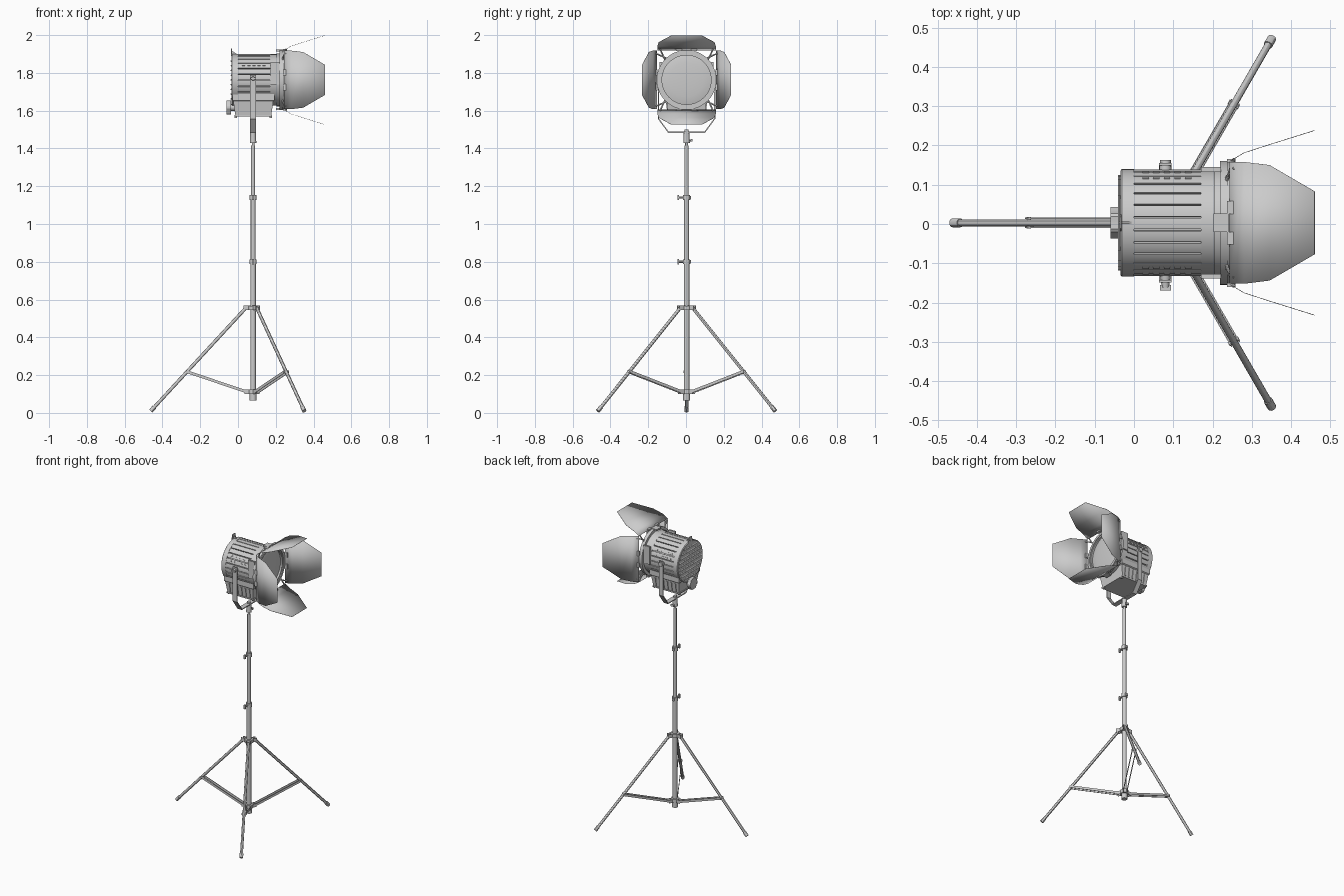
import bpy, bmesh
from math import sin, cos, pi, radians
from mathutils import Vector, Matrix

if "Cube" in bpy.data.objects:
    bpy.data.objects.remove(bpy.data.objects["Cube"])

CX, CY, CZ = 0.08, 0.003, 1.763      # stand axis x/y, lamp axis height


def finish(name, bm):
    bmesh.ops.recalc_face_normals(bm, faces=bm.faces)
    me = bpy.data.meshes.new(name)
    bm.to_mesh(me)
    bm.free()
    ob = bpy.data.objects.new(name, me)
    bpy.context.collection.objects.link(ob)
    return ob


def tube(name, a, b, r, r2=None, n=16):
    a, b = Vector(a), Vector(b)
    d = b - a
    m = Matrix.Translation((a + b) / 2) @ d.to_track_quat('Z', 'Y').to_matrix().to_4x4()
    bm = bmesh.new()
    bmesh.ops.create_cone(bm, cap_ends=True, segments=n, radius1=r,
                          radius2=r if r2 is None else r2, depth=d.length, matrix=m)
    return finish(name, bm)


def box(name, c, s, rot=None):
    m = Matrix.Translation(c) @ (rot or Matrix()) @ Matrix.Diagonal((*s, 1))
    bm = bmesh.new()
    bmesh.ops.create_cube(bm, size=1, matrix=m)
    return finish(name, bm)


def prism_x(name, pts, x0, x1):
    """Extrude a y/z outline along x."""
    bm = bmesh.new()
    f = bm.faces.new([bm.verts.new((x0, y, z)) for y, z in pts])
    g = bmesh.ops.extrude_face_region(bm, geom=[f])['geom']
    bmesh.ops.translate(bm, vec=(x1 - x0, 0, 0),
                        verts=[v for v in g if isinstance(v, bmesh.types.BMVert)])
    return finish(name, bm)


def lathe_x(name, prof, n=48, closed=False):
    """Revolve (x, radius) points around the lamp axis."""
    bm = bmesh.new()
    vs = [bm.verts.new((x, CY, CZ + r)) for x, r in prof]
    es = [bm.edges.new(p) for p in zip(vs, vs[1:])]
    if closed:
        es.append(bm.edges.new((vs[-1], vs[0])))
    bmesh.ops.spin(bm, geom=vs + es, cent=(0, CY, CZ), axis=(1, 0, 0), angle=2 * pi, steps=n)
    bmesh.ops.remove_doubles(bm, verts=bm.verts, dist=1e-5)
    return finish(name, bm)


def around(k):
    """Rotation about the lamp axis."""
    return Matrix.Rotation(k, 4, 'X')


C = Vector((0, CY, CZ))


def pole(name, z0, z1, r, r2=None, n=20):
    return tube(name, (CX, CY, z0), (CX, CY, z1), r, r2, n)


# Telescopic column
pole("lower_tube", 0.065, 0.80, 0.0145)
pole("middle_tube", 0.80, 1.14, 0.0125)
pole("upper_tube", 1.14, 1.415, 0.0105)
pole("column_foot", 0.065, 0.10, 0.018)
pole("lower_hub", 0.10, 0.125, 0.026)
pole("upper_hub", 0.545, 0.567, 0.028)

# Clamp collars with wing screws
for i, z in enumerate((0.80, 1.14)):
    pole(f"collar_{i}", z - 0.013, z + 0.013, 0.019)
    tube(f"collar_screw_{i}", (CX, CY, z), (CX, CY - 0.042, z), 0.006, n=10)
    box(f"collar_wing_{i}", (CX, CY - 0.044, z), (0.01, 0.009, 0.028))
    box(f"collar_lug_{i}", (CX, CY + 0.018, z), (0.016, 0.012, 0.018))

# Three legs with paired flat braces
for i, a in enumerate((60, 180, 300)):
    R = Matrix.Rotation(radians(a), 4, 'Z')

    def P(r, t, z):
        return Vector((CX, CY, 0)) + R @ Vector((r, t, z))

    top, foot = P(0.038, 0, 0.556), P(0.54, 0, 0.012)
    tube(f"leg_{i}", top, foot, 0.009, n=12)
    tube(f"leg_foot_{i}", foot.lerp(top, 0.035), foot - (top - foot) * 0.004, 0.0115, n=12)
    for s in (-1, 1):
        box(f"hub_cheek_{i}", P(0.032, s * 0.0115, 0.556), (0.036, 0.004, 0.024), R)
        box(f"lower_cheek_{i}", P(0.03, s * 0.0115, 0.112), (0.03, 0.004, 0.022), R)
        p, q = P(0.036, s * 0.0115, 0.112), P(0.35, s * 0.0115, 0.218)
        tilt = R @ Matrix.Rotation(-0.3255, 4, 'Y')
        box(f"brace_{i}", (p + q) / 2, ((q - p).length + 0.01, 0.003, 0.015), tilt)
    tube(f"knee_pin_{i}", P(0.348, -0.015, 0.218), P(0.348, 0.015, 0.218), 0.006, n=10)

# Spigot socket and yoke
pole("spigot", 1.41, 1.44, 0.007)
pole("socket", 1.43, 1.485, 0.017, 0.015)
pole("socket_cap", 1.485, 1.50, 0.011)
tube("socket_screw", (CX, CY, 1.443), (CX, CY + 0.025, 1.443), 0.005, n=10)
box("socket_wing", (CX, CY + 0.027, 1.443), (0.022, 0.008, 0.014))
outer = [(0.152, 1.79), (0.152, 1.557), (0.098, 1.483)]
inner = [(0.146, 1.79), (0.146, 1.559), (0.095, 1.489)]
half = outer + inner[::-1]
prism_x("yoke", [(CY + y, z) for y, z in outer] + [(CY - y, z) for y, z in outer[::-1]] +
        [(CY - y, z) for y, z in inner] + [(CY + y, z) for y, z in inner[::-1]],
        CX - 0.016, CX + 0.016)
tube("pivot_bolt", (CX, CY + 0.12, 1.77), (CX, CY + 0.16, 1.77), 0.016, 0.014)
tube("pivot_stem", (CX, CY - 0.12, 1.77), (CX, CY - 0.165, 1.77), 0.016, 0.009)
box("pivot_handle", (CX, CY - 0.165, 1.77), (0.028, 0.014, 0.011))

# Finned barrel: grooved cross-section
pts, N = [], 26
for k in range(N):
    for f, r in ((0, 0.124), (0.14, 0.124), (0.14, 0.135), (0.57, 0.1365), (1.0, 0.135)):
        a = 2 * pi * (k + f) / N
        pts.append((CY + r * cos(a), CZ + r * sin(a)))
prism_x("finned_barrel", pts, -0.002, 0.172)

# Small vent tabs on the barrel sides
for s in (-1, 1):
    for deg in (20, 34):
        for j in range(5):
            R = around(radians(deg if s > 0 else 180 - deg))
            box("vent_tab", C + R @ Vector((0.03 + j * 0.027, 0.136, 0)), (0.016, 0.006, 0.007), R)

# Back cap with louvres and sight tab
lathe_x("back_cap", [(-0.035, 0), (-0.035, 0.132), (-0.031, 0.137), (0, 0.137), (0, 0)])
for j in range(-4, 5):
    z = j * 0.025
    w = 2 * (0.122 ** 2 - z * z) ** 0.5
    box("back_louvre", (-0.036, CY, CZ + z), (0.006, w, 0.007), Matrix.Rotation(0.5, 4, 'Y'))
tab = prism_x("sight_tab", [(CY - 0.022, 1.89), (CY + 0.022, 1.89),
                            (CY + 0.015, 1.93), (CY - 0.015, 1.93)], -0.036, -0.032)
box("sight_brace", (-0.022, CY, 1.902), (0.03, 0.006, 0.014), Matrix.Rotation(0.6, 4, 'Y'))

# Front collar, lens and accessory ring
lathe_x("front_collar", [(0.17, 0), (0.17, 0.136), (0.22, 0.136), (0.22, 0.128), (0.19, 0.128), (0.19, 0)])
white = bpy.data.materials.new("white")
white.diffuse_color = (0.95, 0.95, 0.95, 1)
white.use_nodes = True
white.node_tree.nodes["Principled BSDF"].inputs["Base Color"].default_value = white.diffuse_color
ring = lathe_x("accessory_ring", [(0.219, 0.13), (0.219, 0.158), (0.239, 0.158), (0.239, 0.13)], closed=True)
ring.data.materials.append(white)
lathe_x("front_rim", [(0.238, 0.138), (0.238, 0.155), (0.244, 0.155), (0.244, 0.138)], closed=True)
lathe_x("lens", [(0.205, 0.14), (0.222, 0.14)] + [(0.222 + 0.014 * cos(a), 0.14 * sin(a))
        for a in [radians(d) for d in (80, 60, 40, 20, 0)]])

# Four barn doors with hinges
row = [(0.243, 0.157, 0.155), (0.28, 0.179, 0.155), (0.345, 0.2, 0.147), (0.46, 0.236, 0.08)]
for k in range(4):
    R = around(k * pi / 2)
    bm = bmesh.new()
    vs = [[bm.verts.new(C + R @ Vector((x, s * t, d))) for s in (-1, 1)] for x, d, t in row]
    for a, b in zip(vs, vs[1:]):
        bm.faces.new((a[0], a[1], b[1], b[0]))
    door = finish(f"barn_door_{k}", bm)
    door.modifiers.new("thickness", 'SOLIDIFY').thickness = 0.0015
    for s in (-1, 1):
        box(f"hinge_{k}", C + R @ Vector((0.248, s * 0.039, 0.158)), (0.022, 0.032, 0.01), R)
        tube(f"door_clip_{k}", C + R @ Vector((0.236, s * 0.115, 0.108)),
             C + R @ Vector((0.255, s * 0.14, 0.163)), 0.004, n=8)
for s in (-1, 1):
    box("ring_latch", (0.222, CY, CZ + s * 0.155), (0.04, 0.048, 0.01))
    box("side_bracket", (0.196, CY + s * 0.136, CZ + 0.035), (0.05, 0.012, 0.12))

# Lamp base housing: tapered box with skirts and ribs
bm = bmesh.new()
lv = [[bm.verts.new((x, CY + y, z)) for x, y in ((x0, -w), (x1, -w), (x1, w), (x0, w))]
      for x0, x1, w, z in ((-0.03, 0.192, 0.113, 1.70), (-0.03, 0.192, 0.113, 1.655),
                           (-0.025, 0.187, 0.106, 1.65), (-0.014, 0.176, 0.095, 1.575))]
bm.faces.new(lv[0])
bm.faces.new(lv[-1])
for a, b in zip(lv, lv[1:]):
    for i in range(4):
        bm.faces.new((a[i], a[(i + 1) % 4], b[(i + 1) % 4], b[i]))
finish("base_housing", bm)
box("base_plate", (0.081, CY, 1.574), (0.2, 0.198, 0.008))
for s in (-1, 1):
    for x in (-0.012, 0.174):
        box("base_stud", (x, CY + s * 0.085, 1.568), (0.012, 0.012, 0.012))
    for j in range(6):
        box("base_rib", (0.006 + j * 0.03, CY + s * 0.102, 1.612), (0.008, 0.006, 0.06),
            around(-s * 0.146))

# Focus knob on the back
tube("focus_stem", (-0.01, CY, 1.617), (-0.04, CY, 1.617), 0.018)
pts = [(CY + r * cos(a), 1.617 + r * sin(a)) for k in range(12)
       for r, a in (((0.04, 0.036)[k % 2], k * pi / 6 - 0.12), ((0.04, 0.036)[k % 2], k * pi / 6 + 0.12))]
prism_x("focus_knob", pts, -0.06, -0.037)

# Smooth shading with crisp edges
for ob in bpy.context.collection.objects:
    ob.select_set(True)
    bpy.context.view_layer.objects.active = ob
bpy.ops.object.shade_smooth_by_angle(angle=radians(30))
